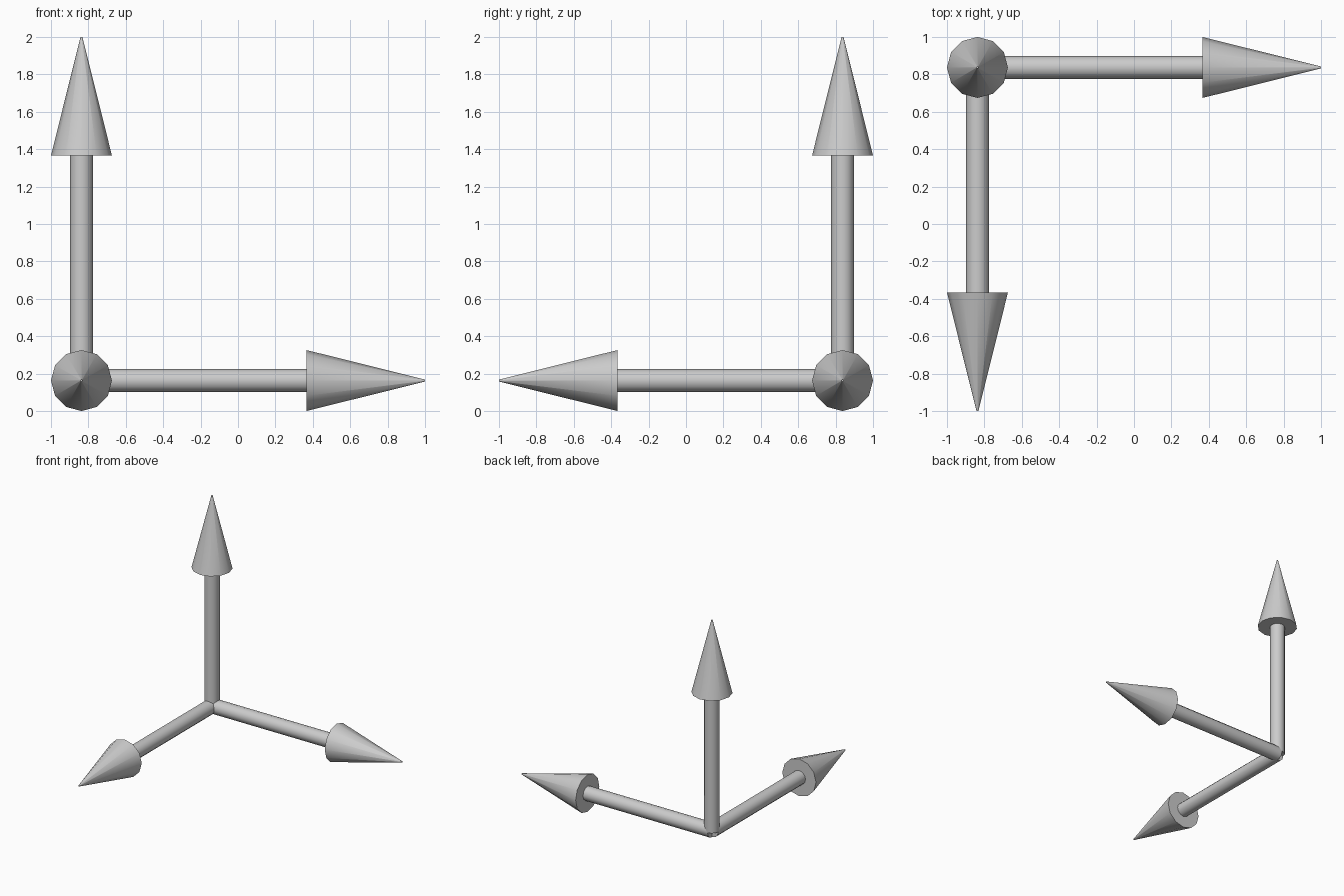
import bpy
import math
from mathutils import Vector

if "Cube" in bpy.data.objects:
    bpy.data.objects.remove(bpy.data.objects["Cube"])

R = 0.163                       # arrowhead radius
SHAFT_R = 0.0615
SHAFT_END, TIP = 1.203, 2 - R   # distances from the shared origin
ORIGIN = Vector((-1 + R, 1 - R, R))
SIDES = 12


def section(name, axis, rot, start, end, r1, r2):
    """Tapered round section lying along an axis, measured from the origin."""
    bpy.ops.mesh.primitive_cone_add(
        vertices=SIDES, radius1=r1, radius2=r2, depth=end - start,
        location=ORIGIN + Vector(axis) * (start + end) / 2, rotation=rot)
    ob = bpy.context.object
    ob.name = name
    bpy.ops.object.shade_smooth_by_angle(angle=math.radians(35))


# Three matching arrows: right, forward and up
q = math.pi / 2
for label, axis, rot in (("right", (1, 0, 0), (0, q, 0)),
                         ("front", (0, -1, 0), (q, 0, 0)),
                         ("up", (0, 0, 1), (0, 0, 0))):
    section(label + "_shaft", axis, rot, 0, SHAFT_END, SHAFT_R, SHAFT_R)
    section(label + "_arrowhead", axis, rot, SHAFT_END, TIP, R, 0.005)
